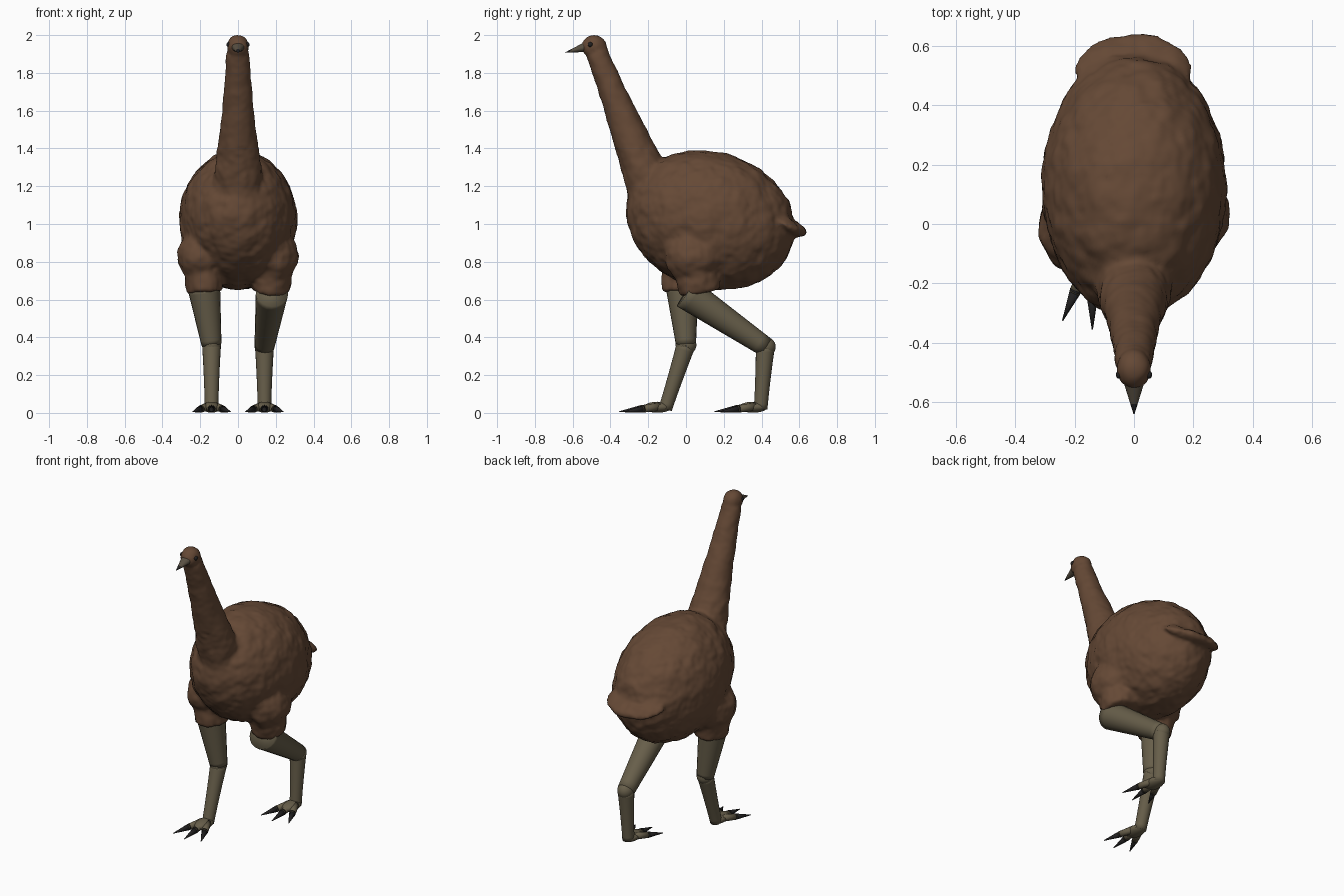
import bpy, bmesh, math
from mathutils import Vector, noise

cube = bpy.data.objects.get("Cube")
if cube:
    bpy.data.objects.remove(cube, do_unlink=True)


def material(name, rgb):
    mat = bpy.data.materials.new(name)
    mat.use_nodes = True
    mat.diffuse_color = (*rgb, 1)
    shader = mat.node_tree.nodes["Principled BSDF"]
    shader.inputs["Base Color"].default_value = (*rgb, 1)
    return mat


BROWN = material("feather brown", (0.13, 0.066, 0.036))
OLIVE = material("leg olive", (0.135, 0.112, 0.068))
HORN = material("bill horn", (0.1, 0.08, 0.055))
DARK = material("claw black", (0.016, 0.015, 0.015))


def tube(bm, start, end, wide, narrow, power=1, depth=1, sides=20, steps=12):
    """Closed tapering tube; power bends the taper, depth flattens it front to back."""
    start, end = Vector(start), Vector(end)
    axis = (end - start).normalized()
    back = axis.cross(Vector((1, 0, 0))).normalized()
    across = back.cross(axis)
    rings = []
    for step in range(steps + 1):
        t = step / steps
        radius = narrow + (wide - narrow) * (1 - t) ** power
        ring = []
        for k in range(sides):
            angle = math.tau * k / sides
            offset = across * math.cos(angle) + back * depth * math.sin(angle)
            ring.append(bm.verts.new(start.lerp(end, t) + offset * radius))
        rings.append(ring)
    for low, high in zip(rings, rings[1:]):
        for k in range(sides):
            bm.faces.new((low[k - 1], low[k], high[k], high[k - 1]))
    bm.faces.new(rings[0])
    bm.faces.new(rings[-1])


def ball(bm, centre, radii, droop=0):
    """Ellipsoid whose far end sinks by the droop slope."""
    sphere = bmesh.ops.create_uvsphere(bm, u_segments=32, v_segments=20, radius=1)
    for v in sphere["verts"]:
        offset = Vector(r * c for r, c in zip(radii, v.co))
        offset.z -= droop * offset.y
        v.co = Vector(centre) + offset


def finish(bm, name, mat):
    bmesh.ops.recalc_face_normals(bm, faces=bm.faces)
    mesh = bpy.data.meshes.new(name)
    bm.to_mesh(mesh)
    bm.free()
    mesh.materials.append(mat)
    mesh.shade_smooth()
    obj = bpy.data.objects.new(name, mesh)
    bpy.context.collection.objects.link(obj)
    return obj


# Legs in mid stride: hip, knee and ankle
LEGS = {
    "left": [Vector(p) for p in ((0.18, 0, 0.635), (0.14, 0.42, 0.35), (0.14, 0.395, 0.02))],
    "right": [Vector(p) for p in ((-0.18, -0.02, 0.66), (-0.14, 0, 0.36), (-0.14, -0.11, 0.02))],
}

# Plumage: body, neck, head, tail and thighs
bm = bmesh.new()
ball(bm, (0, 0.13, 1.02), (0.31, 0.445, 0.365), droop=0.1)
tube(bm, (0, -0.17, 1.15), (0, -0.47, 1.9), 0.14, 0.062, power=1.4, depth=0.95)
ball(bm, (0, -0.488, 1.94), (0.056, 0.065, 0.06))
ball(bm, (0, 0.52, 1), (0.2, 0.115, 0.045), droop=0.4)
for label, (hip, knee, ankle) in LEGS.items():
    side = math.copysign(1, hip.x)
    cuff = hip.lerp(knee, 0.18)
    cuff.z = 0.64
    ball(bm, (side * 0.2, cuff.y / 2, 0.83), (0.118, 0.15, 0.14))
    tube(bm, (side * 0.19, cuff.y / 2, 0.85), cuff, 0.11, 0.095, depth=1.15)
plumage = finish(bm, "plumage", BROWN)

# Fuse the plumage into one soft skin
fuse = plumage.modifiers.new("fuse", 'REMESH')
fuse.mode = 'VOXEL'
fuse.voxel_size = 0.013
soften = plumage.modifiers.new("soften", 'SMOOTH')
soften.iterations = 6
graph = bpy.context.evaluated_depsgraph_get()
skin = bpy.data.meshes.new_from_object(plumage.evaluated_get(graph))
plumage.modifiers.clear()
plumage.data = skin

# Ruffle the feathers, less on the neck and head
normals = [v.normal.copy() for v in skin.vertices]
for v, normal in zip(skin.vertices, normals):
    amount = 0.009 if v.co.z < 1.4 else 0.004
    ruffle = noise.noise(v.co * 13) + noise.noise(v.co * 30) / 2
    v.co += normal * (amount * ruffle + 0.002)
skin.shade_smooth()

# Bill with a dark tip
bm = bmesh.new()
tube(bm, (0, -0.5, 1.945), (0, -0.638, 1.908), 0.045, 0.002, depth=0.75)
for face in bm.faces:
    face.material_index = int(face.calc_center_median().y < -0.61)
bill = finish(bm, "bill", HORN)
bill.data.materials.append(DARK)

for label, (hip, knee, ankle) in LEGS.items():
    side = math.copysign(1, hip.x)

    # Eye
    bm = bmesh.new()
    ball(bm, (side * 0.05, -0.507, 1.95), (0.011, 0.013, 0.013))
    finish(bm, label + "_eye", DARK)

    # Leg with a rounded joint
    bm = bmesh.new()
    tube(bm, hip, knee, 0.086, 0.053)
    ball(bm, knee, (0.05, 0.055, 0.052))
    tube(bm, knee, ankle, 0.05, 0.036, power=1.5)
    finish(bm, label + "_leg", OLIVE)

    # Foot pad and three toes with claws
    foot, claws = bmesh.new(), bmesh.new()
    ball(foot, ankle + Vector((0, -0.04, 0.01)), (0.046, 0.075, 0.029))
    for spread in (-1, 0, 1):
        root = ankle + Vector((spread * 0.02, -0.03, 0.014))
        tip = ankle + Vector((spread * 0.1, abs(spread) * 0.03 - 0.245, -0.014))
        tube(foot, root, root.lerp(tip, 0.5), 0.022, 0.019, sides=12, steps=2)
        tube(claws, root.lerp(tip, 0.45), tip, 0.02, 0.002, sides=12, steps=2)
    finish(foot, label + "_foot", OLIVE)
    finish(claws, label + "_claws", DARK)
